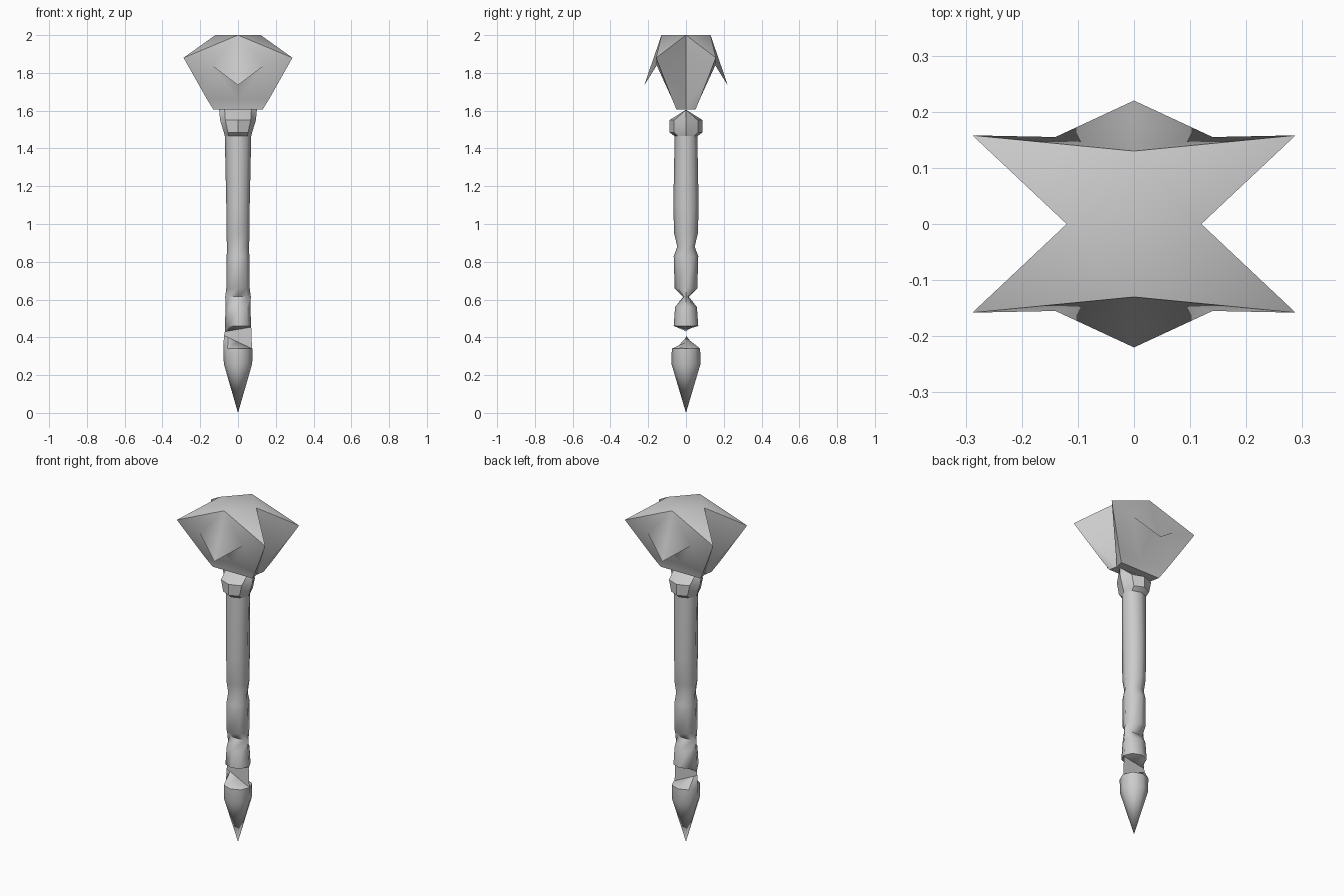
import bpy, bmesh, math

cube = bpy.data.objects.get("Cube")
if cube:
    bpy.data.objects.remove(cube, do_unlink=True)

metal = bpy.data.materials.new("pale_grey")
metal.use_nodes = True
GREY = (0.6, 0.6, 0.6, 1)
metal.diffuse_color = GREY
metal.node_tree.nodes["Principled BSDF"].inputs["Base Color"].default_value = GREY


def finish(name, bm, angle):
    """Clean the mesh, link it as an object and shade it."""
    bmesh.ops.remove_doubles(bm, verts=bm.verts, dist=0.0005)
    bmesh.ops.recalc_face_normals(bm, faces=bm.faces)
    mesh = bpy.data.meshes.new(name)
    bm.to_mesh(mesh)
    bm.free()
    obj = bpy.data.objects.new(name, mesh)
    mesh.materials.append(metal)
    bpy.context.collection.objects.link(obj)
    bpy.ops.object.select_all(action='DESELECT')
    obj.select_set(True)
    bpy.context.view_layer.objects.active = obj
    bpy.ops.object.shade_smooth_by_angle(angle=math.radians(angle))
    return obj


def loft(name, sections, sides=8, angle=50):
    """Loft oval rings (z, radius x, radius y, rise towards +x)."""
    bm = bmesh.new()
    rings = []
    for z, rx, ry, rise in sections:
        ring = []
        for i in range(sides):
            a = 2 * math.pi * i / sides
            ring.append(bm.verts.new((rx * math.cos(a), ry * math.sin(a),
                                      z + rise * math.cos(a))))
        rings.append(ring)
    for low, high in zip(rings, rings[1:]):
        for i in range(sides):
            j = (i + 1) % sides
            bm.faces.new((low[i], low[j], high[j], high[i]))
    return finish(name, bm, angle)


# Head: one quarter, repeated over both mirror planes
points = {
    "top": (0, 0, 2), "top_front": (0, 0.13, 2), "top_side": (0.12, 0, 2),
    "corner": (0.288, 0.158, 1.88),
    "flap_end": (0.14, 0.155, 1.84), "flap_mid": (0, 0.185, 1.84),
    "flap_tip": (0, 0.22, 1.735), "flap_root": (0, 0.155, 1.84),
    "rib": (0.164, 0.073, 1.66), "band": (0, 0.052, 1.66),
    "base_rib": (0.13, 0.05, 1.605), "base_front": (0, 0.05, 1.605),
    "base_side": (0.12, 0, 1.605), "base": (0, 0, 1.605),
}
quarter = [
    "top top_side top_front", "top_side corner top_front",
    "top_front corner flap_end", "top_front flap_end flap_mid",
    "flap_mid flap_end flap_tip", "flap_tip flap_end flap_root",
    "flap_root flap_end band", "flap_end rib band", "flap_end corner rib",
    "band rib base_rib base_front", "top_side base_side corner",
    "corner base_side rib", "rib base_side base_rib",
    "base base_front base_rib base_side",
]
bm = bmesh.new()
for sx in (1, -1):
    for sy in (1, -1):
        verts = {n: bm.verts.new((x * sx, y * sy, z))
                 for n, (x, y, z) in points.items()}
        for names in quarter:
            bm.faces.new([verts[n] for n in names.split()])
finish("head", bm, 40)

# Handle: flattened at both ends, with grip notches and a collar
loft("handle", [
    (0.442, 0.07, 0, 0.012), (0.46, 0.07, 0.065, 0), (0.56, 0.065, 0.058, 0),
    (0.615, 0.068, 0.015, 0), (0.66, 0.062, 0.06, 0), (0.83, 0.06, 0.065, 0),
    (0.88, 0.058, 0.046, 0), (0.95, 0.062, 0.063, 0),
    (1.1, 0.062, 0.067, 0), (1.465, 0.07, 0.06, 0)])
loft("collar", [
    (1.465, 0.07, 0.06, 0), (1.485, 0.075, 0.088, 0),
    (1.55, 0.095, 0.088, 0), (1.605, 0.1, 0, 0)], angle=40)

# Pommel spike with a slanted wedge top
loft("pommel", [
    (0, 0, 0, 0), (0.26, 0.075, 0.077, 0), (0.34, 0.078, 0.075, 0),
    (0.375, 0.074, 0, -0.035)])

# Thin plate joining the handle and the pommel
bm = bmesh.new()
bm.faces.new([bm.verts.new((x, 0, z)) for x, z in
              ((-0.074, 0.41), (0.074, 0.34), (0.07, 0.454), (-0.07, 0.43))])
finish("joining_plate", bm, 40)
